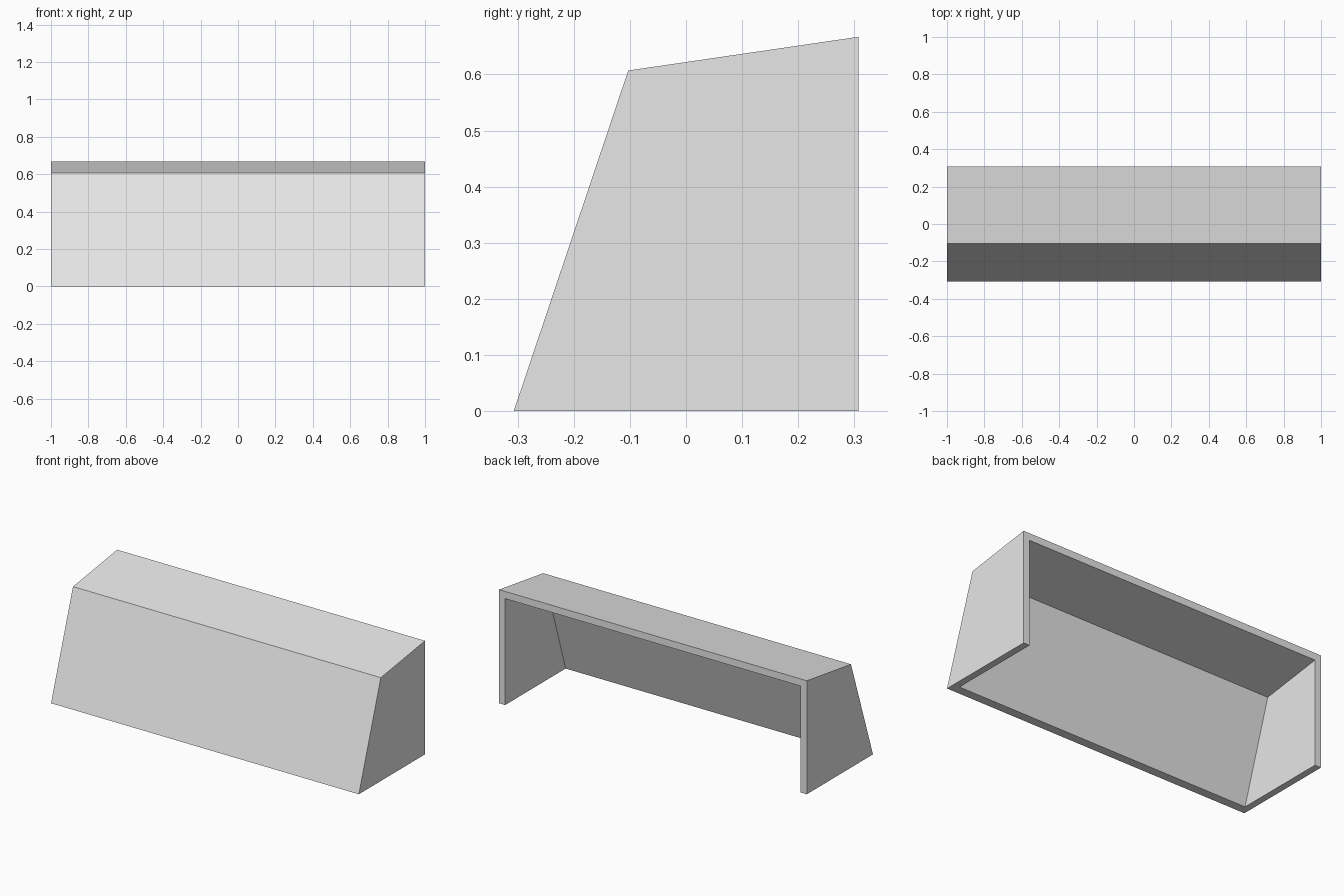
import bpy, bmesh

if "Cube" in bpy.data.objects:
    bpy.data.objects.remove(bpy.data.objects["Cube"])

# One flat colour
grey = bpy.data.materials.new("light_grey")
grey.diffuse_color = (0.8, 0.8, 0.8, 1.0)
grey.use_nodes = True
grey.node_tree.nodes["Principled BSDF"].inputs["Base Color"].default_value = grey.diffuse_color

# Side profiles (y, z): bottom front, top front, top back, bottom back
HALF = 1.0
WALL = 0.04
outer = [(-0.307, 0.0), (-0.103, 0.607), (0.307, 0.667), (0.307, 0.0)]
inner = [(-0.254, 0.0), (-0.072, 0.571), (0.307, 0.625), (0.307, 0.0)]

bm = bmesh.new()


def ring(profile, x):
    return [bm.verts.new((x, y, z)) for y, z in profile]


ol, orr = ring(outer, -HALF), ring(outer, HALF)
il, ir = ring(inner, -HALF + WALL), ring(inner, HALF - WALL)

# Outer and inner skins: two side walls, sloped front and top
for left, right in ((ol, orr), (il, ir)):
    bm.faces.new(left)
    bm.faces.new(right)
    for i in range(2):
        bm.faces.new((left[i], left[i + 1], right[i + 1], right[i]))

# Rims round the open bottom and back
for o, n in ((ol, il), (orr, ir)):
    bm.faces.new((o[0], o[3], n[3], n[0]))
    bm.faces.new((o[3], o[2], n[2], n[3]))
for i in (0, 2):
    bm.faces.new((ol[i], orr[i], ir[i], il[i]))

bmesh.ops.recalc_face_normals(bm, faces=bm.faces[:])
mesh = bpy.data.meshes.new("open_hood")
bm.to_mesh(mesh)
bm.free()
mesh.materials.append(grey)
hood = bpy.data.objects.new("open_hood", mesh)
bpy.context.collection.objects.link(hood)
